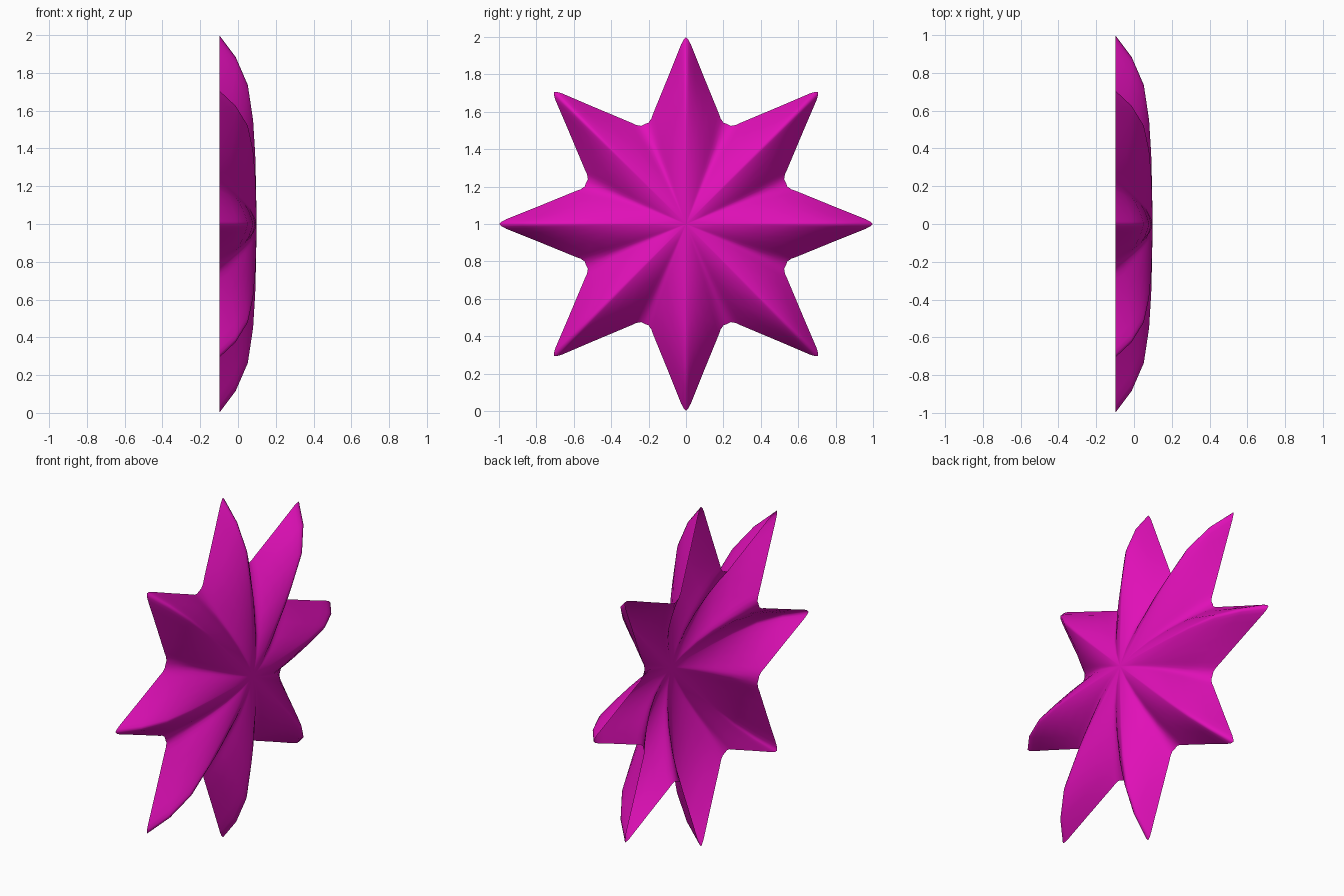
import bpy, bmesh
from math import cos, sin, pi, atan2
from mathutils import Vector

cube = bpy.data.objects.get("Cube")
if cube:
    bpy.data.objects.remove(cube, do_unlink=True)

# Magenta finish
magenta = bpy.data.materials.new("magenta")
magenta.use_nodes = True
colour = (0.75, 0.005, 0.48, 1)
magenta.diffuse_color = colour
magenta.node_tree.nodes["Principled BSDF"].inputs["Base Color"].default_value = colour

POINTS = 8
# Half of one ray, from tip to notch (across, along)
half_ray = [(0, 0.998), (0.013, 0.985), (0.026, 0.96), (0.05, 0.9), (0.09, 0.8),
            (0.135, 0.69), (0.175, 0.592), (0.186, 0.562), (0.201, 0.541), (0.2212, 0.534)]
# Dome rings: outline scale, depth on the ridges, depth in the valleys
rings = [(1, -0.098, -0.098), (0.885, -0.012, -0.065), (0.737, 0.052, -0.023),
         (0.55, 0.08, 0.026), (0.37, 0.091, 0.063), (0.18, 0.096, 0.088)]

# Closed star outline: mirrored half ray, repeated around the centre;
# each point also carries its angle as a ridge-to-valley blend
ray = [(-a, b) for a, b in half_ray[:0:-1]] + half_ray[:-1]
outline = []
for k in range(POINTS):
    t = 2 * pi * k / POINTS
    for a, b in ray:
        blend = abs(atan2(a, b)) / (pi / POINTS)
        outline.append((a * cos(t) + b * sin(t), b * cos(t) - a * sin(t), blend))

# Open domed shell of nested star rings, facing +x, with creased valleys
bm = bmesh.new()
loops = [[bm.verts.new((ridge + (valley - ridge) * w, s * y, 1 + s * z))
          for y, z, w in outline] for s, ridge, valley in rings]
centre = bm.verts.new((0.098, 0, 1))
n = len(outline)
for i in range(n):
    j = (i + 1) % n
    for outer, inner in zip(loops, loops[1:]):
        bm.faces.new((outer[i], inner[i], inner[j], outer[j]))
    bm.faces.new((loops[-1][i], centre, loops[-1][j]))
bm.normal_update()
if sum((f.normal for f in bm.faces), Vector()).x < 0:
    bmesh.ops.reverse_faces(bm, faces=bm.faces[:])
for f in bm.faces:
    f.smooth = True

mesh = bpy.data.meshes.new("star_shell")
bm.to_mesh(mesh)
bm.free()
mesh.materials.append(magenta)
star = bpy.data.objects.new("star_shell", mesh)
bpy.context.collection.objects.link(star)
